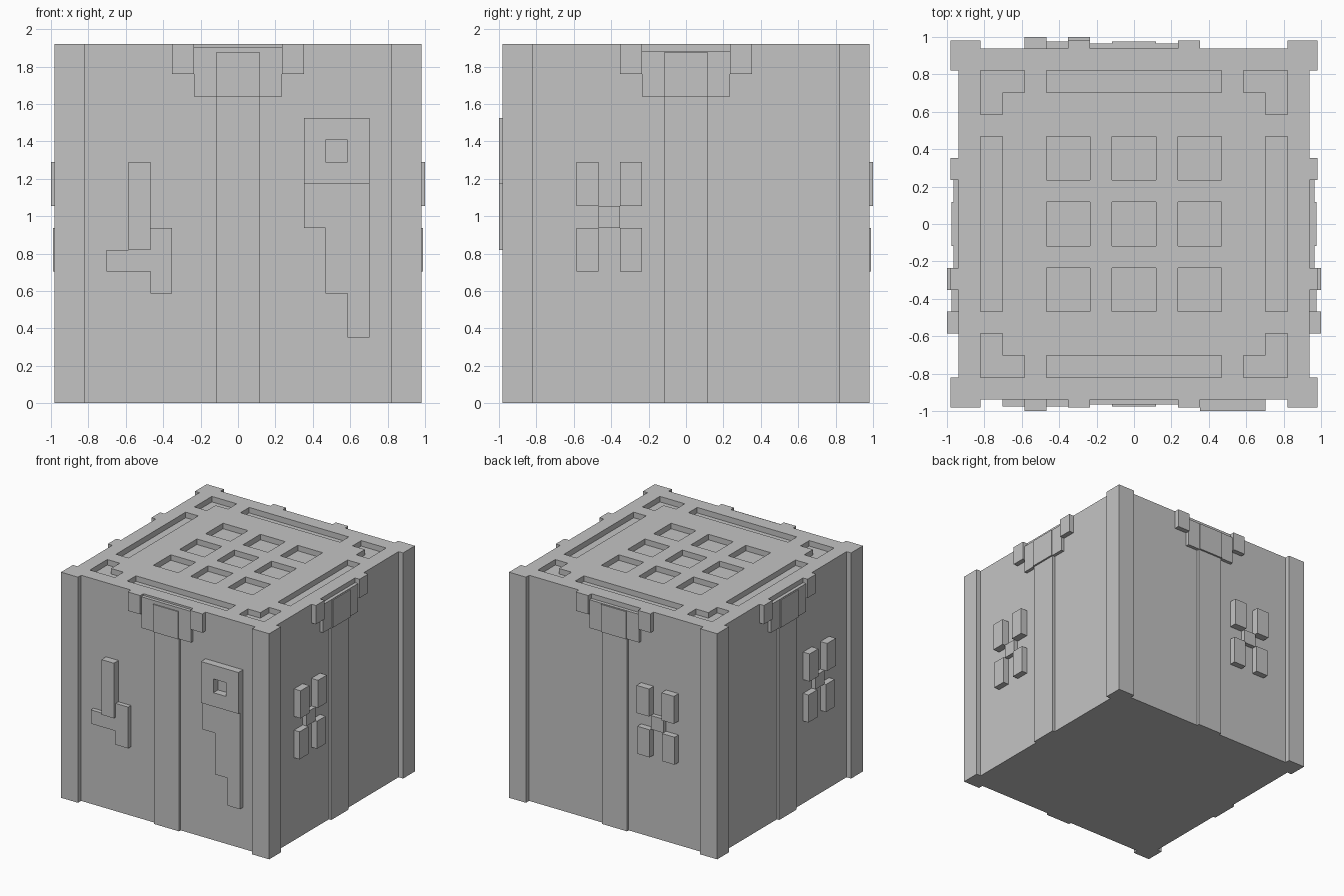
import bpy, bmesh
from mathutils import Matrix
from math import pi

if "Cube" in bpy.data.objects:
    bpy.data.objects.remove(bpy.data.objects["Cube"])

U = 1.875 / 16          # one pixel of the 16 x 16 layout
H = 8 * U               # half width of the core
TOP, FLOOR = 1.92, 1.873

grey = bpy.data.materials.new("plain grey")
grey.diffuse_color = (0.55, 0.55, 0.55, 1)
grey.use_nodes = True
grey.node_tree.nodes["Principled BSDF"].inputs["Base Color"].default_value = grey.diffuse_color


def finish(name, bm, turn=0.0):
    bmesh.ops.remove_doubles(bm, verts=bm.verts, dist=1e-5)
    bmesh.ops.transform(bm, matrix=Matrix.Rotation(turn, 4, 'Z'), verts=bm.verts)
    bmesh.ops.recalc_face_normals(bm, faces=bm.faces)
    me = bpy.data.meshes.new(name)
    bm.to_mesh(me)
    bm.free()
    me.materials.append(grey)
    ob = bpy.data.objects.new(name, me)
    bpy.context.collection.objects.link(ob)
    return ob


def box(name, x0, x1, y0, y1, z0, z1, turn=0.0):
    bm = bmesh.new()
    bmesh.ops.create_cube(bm, size=1)
    for v in bm.verts:
        v.co = (x1 if v.co.x > 0 else x0, y1 if v.co.y > 0 else y0,
                z1 if v.co.z > 0 else z0)
    return finish(name, bm, turn)


def plate(name, x0, x1, z0, z1, depth, turn=0.0):
    """Raised plate on the front wall; turn carries it to another wall."""
    return box(name, x0, x1, -depth, -H + 0.01, z0, z1, turn)


def outline_plate(name, pts, depth):
    """Raised plate on the front wall from an x-z outline."""
    bm = bmesh.new()
    f = bm.faces.new([bm.verts.new((x, -depth, z)) for x, z in pts])
    r = bmesh.ops.extrude_face_region(bm, geom=[f])
    for v in r["geom"]:
        if isinstance(v, bmesh.types.BMVert):
            v.co.y = -H + 0.005
    return finish(name, bm)


# Core block, whose top is carved by a rule on the 16 x 16 cells
def cell_height(i, j):
    a, b = abs(i - 7.5), abs(j - 7.5)      # distance from the centre, in cells
    lo, hi = min(a, b), max(a, b)
    groove = hi == 6.5 and lo < 4
    corner = hi == 6.5 and lo > 5
    grid = all(d < 1 or 2 < d < 4 for d in (a, b))
    return FLOOR if groove or corner or grid else TOP


bm = bmesh.new()


def quad(*pts):
    bm.faces.new([bm.verts.new(p) for p in pts])


for i in range(16):
    for j in range(16):
        x0, y0 = i * U - H, j * U - H
        x1, y1, h = x0 + U, y0 + U, cell_height(i, j)
        quad((x0, y0, h), (x1, y0, h), (x1, y1, h), (x0, y1, h))
        if i < 15 and cell_height(i + 1, j) != h:
            quad((x1, y0, FLOOR), (x1, y1, FLOOR), (x1, y1, TOP), (x1, y0, TOP))
        if j < 15 and cell_height(i, j + 1) != h:
            quad((x0, y1, FLOOR), (x1, y1, FLOOR), (x1, y1, TOP), (x0, y1, TOP))
for s in (-H, H):
    quad((s, -H, 0), (s, H, 0), (s, H, TOP), (s, -H, TOP))
    quad((-H, s, 0), (H, s, 0), (H, s, TOP), (-H, s, TOP))
quad((-H, -H, 0), (-H, H, 0), (H, H, 0), (H, -H, 0))
finish("core_block", bm)

# Corner posts, built as two raised strips that meet at each edge
P = 0.98
for k in range(4):
    bm = bmesh.new()
    a, b = 7 * U, H - 0.01
    pts = [(a, -P), (P, -P), (P, -a), (b, -a), (b, -b), (a, -b)]
    f = bm.faces.new([bm.verts.new((x, y, 0)) for x, y in pts])
    r = bmesh.ops.extrude_face_region(bm, geom=[f])
    for v in r["geom"]:
        if isinstance(v, bmesh.types.BMVert):
            v.co.z = TOP
    finish("corner_post", bm, k * pi / 2)

# Pilaster and stepped bracket in the middle of every wall
for k in range(4):
    t = k * pi / 2
    plate("pilaster", -U, U, 0, 1.65, 0.96, t)
    plate("bracket_plate", -2 * U, 2 * U, 1.64, 1.905 if k == 0 else 1.88, 0.966, t)
    plate("bracket_boss", -U, U, 1.64, 1.875, 0.975, t)
    for s in (-1, 1):
        x0, x1 = sorted((s * 2 * U, s * 3 * U))
        plate("bracket_ear", x0, x1, 1.76, TOP, 0.98, t)

# Crossed ornament on the right, back and left walls
for k, c in ((1, -3.5), (2, 3.5), (3, 3.5)):
    t = k * pi / 2
    plate("cross_centre", (c - .5) * U, (c + .5) * U, 8 * U, 9 * U, 0.975, t)
    for s in (-1, 1):
        m = c + s
        plate("cross_upper_arm", (m - .5) * U, (m + .5) * U, 9 * U, 11 * U, 1.0, t)
        plate("cross_lower_arm", (m - .5) * U, (m + .5) * U, 6 * U, 8 * U, 0.99, t)

# Hammer on the front wall
plate("hammer_handle", -5 * U, -4 * U, 7 * U, 11 * U, 1.0)
outline_plate("hammer_head", [(x * U, z * U) for x, z in (
    (-6, 6), (-4, 6), (-4, 5), (-3, 5), (-3, 8), (-4, 8), (-4, 7), (-6, 7))], 0.975)

# Saw on the front wall: grip with a square hole and a stepped blade
plate("saw_grip_top", 3 * U, 6 * U, 12 * U, 13 * U, 1.0)
plate("saw_grip_bottom", 3 * U, 6 * U, 10 * U, 11 * U, 1.0)
for i in (3, 5):
    plate("saw_grip_side", i * U, (i + 1) * U, 11 * U, 12 * U, 1.0)
outline_plate("saw_blade", [(x * U, z * U) for x, z in (
    (3, 10), (3, 8), (4, 8), (4, 5), (5, 5), (5, 3), (6, 3), (6, 10))], 0.978)
